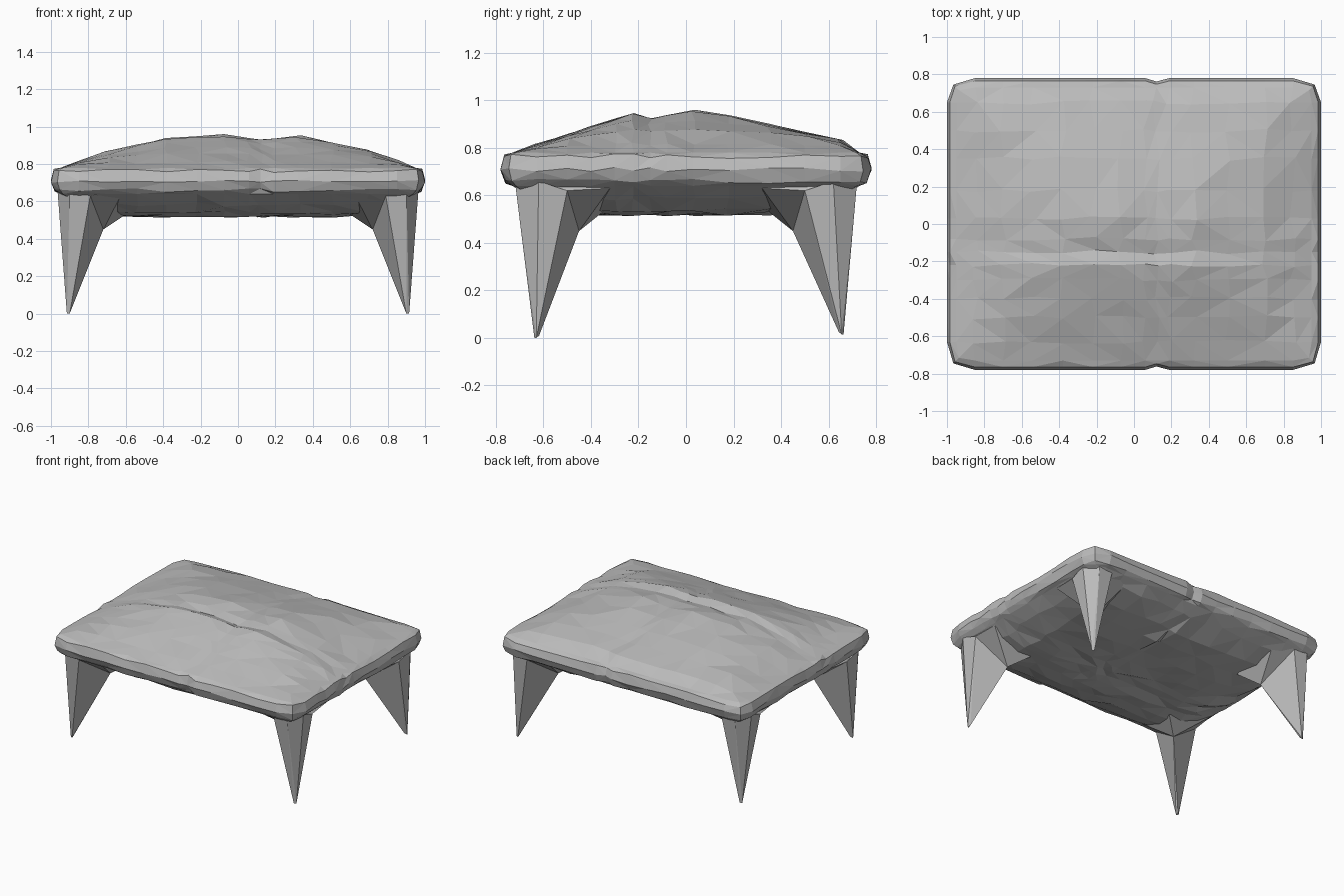
import bpy, bmesh, random
from mathutils import Vector

random.seed(4)
if "Cube" in bpy.data.objects:
    bpy.data.objects.remove(bpy.data.objects["Cube"], do_unlink=True)

stone = bpy.data.materials.new("grey stone")
stone.use_nodes = True
stone.diffuse_color = (0.5, 0.5, 0.5, 1)
stone.node_tree.nodes["Principled BSDF"].inputs["Base Color"].default_value = (0.5, 0.5, 0.5, 1)


def finish(bm, name):
    bmesh.ops.recalc_face_normals(bm, faces=bm.faces)
    mesh = bpy.data.meshes.new(name)
    bm.to_mesh(mesh)
    bm.free()
    mesh.materials.append(stone)
    obj = bpy.data.objects.new(name, mesh)
    bpy.context.collection.objects.link(obj)
    return obj


def lerp_profile(points, t):
    for (a, fa), (b, fb) in zip(points, points[1:]):
        if t <= b:
            return fa + (fb - fa) * max(0, t - a) / (b - a)
    return points[-1][1]


# Ridge profiles of the top, across and along
ACROSS = [(-.95, 0), (-.7, .5), (-.38, .9), (-.07, 1), (.12, .85), (.32, .95), (.7, .53), (.95, 0)]
ALONG = [(-.73, 0), (-.4, .6), (-.22, .95), (-.15, .8), (-.08, .9), (.03, 1), (.35, .68), (.65, .3), (.73, 0)]
XS = [-.95, -.85, -.7, -.54, -.38, -.22, -.07, .06, .12, .19, .32, .5, .7, .85, .95]
YS = [-.73, -.63, -.5, -.4, -.3, -.22, -.15, -.08, .03, .18, .35, .5, .65, .73]
NX, NY = len(XS) - 1, len(YS) - 1


def top_height(x, y):
    a, b = lerp_profile(ACROSS, x), lerp_profile(ALONG, y)
    return .78 + .18 * (.5 * min(a, b) + .5 * a * b)


def bottom_height(x, y):
    d = max(0, min(1, min(.95 - abs(x), .73 - abs(y)) / .36))
    return .64 - .115 * d * (2 - d)


# Slab: uneven crowned top, rounded rim, sagging underside
bm = bmesh.new()


def sheet(height, rough):
    grid = {}
    for i, x in enumerate(XS):
        for j, y in enumerate(YS):
            inside = 0 < i < NX and 0 < j < NY
            px, py, pz = x, y, height(x, y)
            if inside:
                px += random.uniform(-.018, .018)
                py += random.uniform(-.012, .012)
                pz += random.uniform(-rough, rough)
            elif i in (0, NX) and j in (0, NY):
                px, py = x * .985, y * .98
            grid[i, j] = bm.verts.new((px, py, pz))
    for i in range(NX):
        for j in range(NY):
            bm.faces.new([grid[i, j], grid[i + 1, j], grid[i + 1, j + 1], grid[i, j + 1]])
    return grid


top = sheet(top_height, .005)
bottom = sheet(bottom_height, .012)
loop = [(i, 0) for i in range(NX)] + [(NX, j) for j in range(NY)]
loop += [(i, NY) for i in range(NX, 0, -1)] + [(0, j) for j in range(NY, 0, -1)]
rings = [[top[k] for k in loop]]
for out, z in ((.035, .765), (.05, .71), (.03, .66)):
    ring = []
    for i, j in loop:
        dx = (i == NX) - (i == 0)
        dy = (j == NY) - (j == 0)
        amount = out * (.6 if dx and dy else 1)
        if dy and XS[i] == .12:
            amount -= .018
        base = top[i, j].co
        ring.append(bm.verts.new((base.x + dx * amount, base.y + dy * amount,
                                  z + random.uniform(-.01, .01))))
    rings.append(ring)
rings.append([bottom[k] for k in loop])
for upper, lower in zip(rings, rings[1:]):
    for k in range(len(loop)):
        n = (k + 1) % len(loop)
        bm.faces.new([upper[k], upper[n], lower[n], lower[k]])
bmesh.ops.triangulate(bm, faces=bm.faces)
finish(bm, "table_slab")


def hull(points, name, sx, sy):
    bm = bmesh.new()
    for x, y, z in points:
        bm.verts.new(Vector((x * sx, y * sy, z)))
    bmesh.ops.convex_hull(bm, input=bm.verts)
    loose = [v for v in bm.verts if not v.link_faces]
    bmesh.ops.delete(bm, geom=loose, context="VERTS")
    return finish(bm, name)


# Pointed legs, each with a bracket flaring into the underside
INNER = (.72, .45, .45)
for sx, side in ((1, "left"), (-1, "right")):
    for sy, end in ((-1, "front"), (1, "back")):
        tip_y, tip_z = (.63, 0) if sy < 0 else (.655, .015)
        spike = [(.915, tip_y, tip_z), (.9, tip_y + .008, tip_z), (.9, tip_y - .012, tip_z + .01),
                 (.965, .62, .66), (.955, .5, .62), (.9, .72, .66), (.79, .715, .63), INNER]
        bracket = [INNER, (.6, .35, .53), (.62, .715, .645), (.79, .715, .63),
                   (.94, .32, .63), (.955, .5, .62), (.93, .7, .66), (.75, .5, .66)]
        hull(spike, f"{end}_{side}_leg", sx, sy)
        hull(bracket, f"{end}_{side}_leg_bracket", sx, sy)
